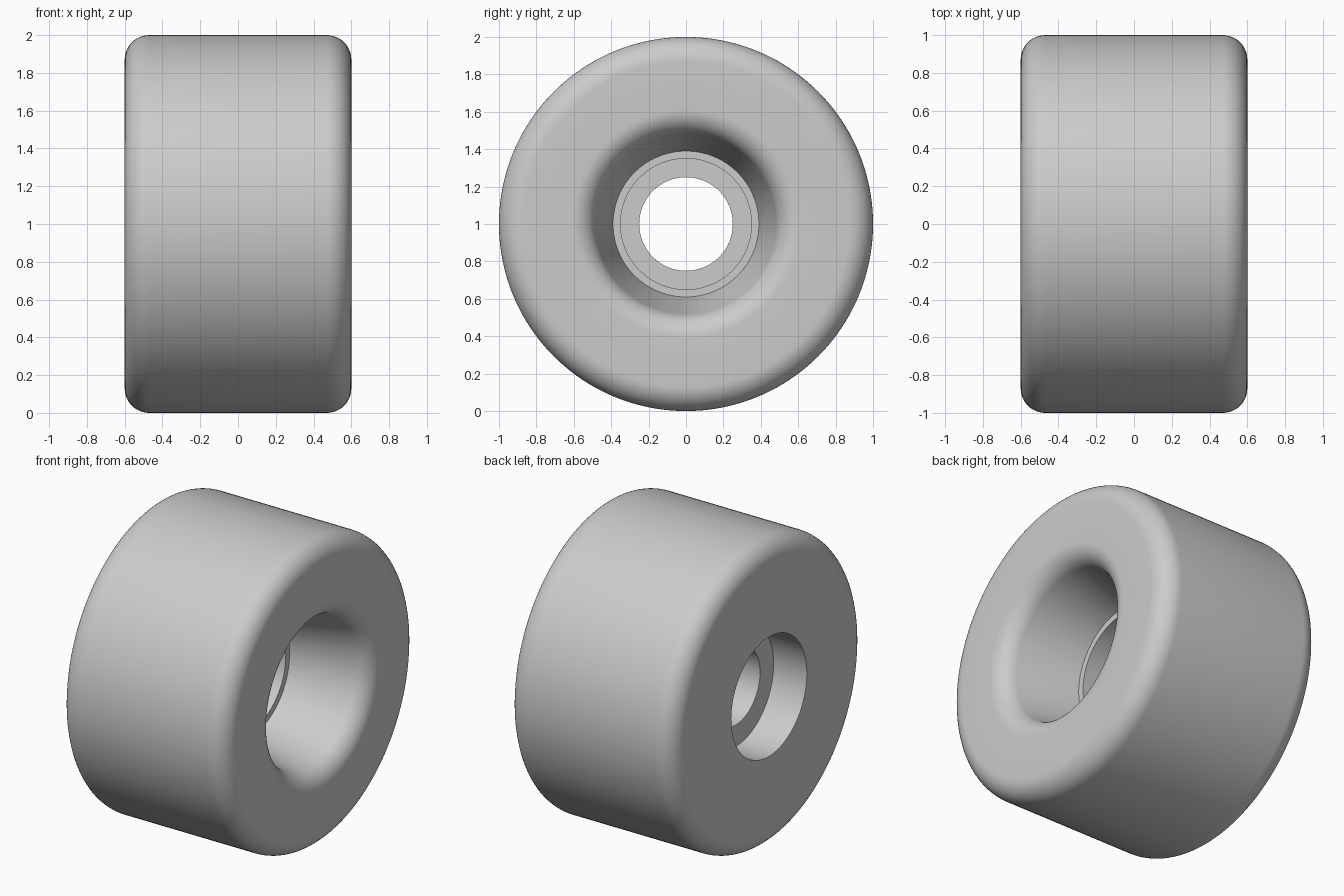
import bpy
import bmesh
from math import cos, sin, radians, atan2
from mathutils import Matrix, Vector

cube = bpy.data.objects.get("Cube")
if cube:
    bpy.data.objects.remove(cube, do_unlink=True)

SEGMENTS = 160
HALF_WIDTH, RADIUS, FILLET = 0.6, 1.0, 0.13
BORE, SEAT, THROAT, MOUTH = 0.25, 0.35, 0.39, 0.61
SEAT_X, FLANGE_X, RECESS_X = 0.1, -0.12, -0.36


def arc(cx, cr, start, end, steps=12):
    """Fillet points (x, radius) around a centre, angles in degrees from +x."""
    angles = [radians(start + (end - start) * i / steps) for i in range(steps + 1)]
    return [(cx + FILLET * cos(a), cr + FILLET * sin(a)) for a in angles]


def lathe(name, profile, material):
    """Revolve a closed (x, radius) profile about the wheel axle."""
    mesh = bpy.data.meshes.new(name)
    bm = bmesh.new()
    loop = [bm.verts.new((x, 0, r)) for x, r in profile]
    edges = [bm.edges.new((a, b)) for a, b in zip(loop, loop[1:] + loop[:1])]
    bmesh.ops.spin(bm, geom=loop + edges, cent=(0, 0, 0), axis=(1, 0, 0),
                   angle=radians(360), steps=SEGMENTS, use_duplicate=False)
    bmesh.ops.remove_doubles(bm, verts=bm.verts, dist=1e-5)
    bmesh.ops.recalc_face_normals(bm, faces=bm.faces)
    bmesh.ops.transform(bm, matrix=Matrix.Translation(Vector((0, 0, RADIUS))),
                        verts=bm.verts)
    bm.to_mesh(mesh)
    bm.free()
    mesh.materials.append(material)
    obj = bpy.data.objects.new(name, mesh)
    bpy.context.collection.objects.link(obj)
    return obj


grey = bpy.data.materials.new("plain_grey")
grey.use_nodes = True
colour = (0.6, 0.6, 0.6, 1)
grey.diffuse_color = colour
grey.node_tree.nodes["Principled BSDF"].inputs["Base Color"].default_value = colour

# Rounded tread and side walls
edge_x, edge_r = HALF_WIDTH - FILLET, RADIUS - FILLET
profile = arc(-edge_x, edge_r, 180, 90) + arc(edge_x, edge_r, 90, 0)

# Flared mouth blending into a tapered throat
taper = atan2(MOUTH - FILLET - THROAT, edge_x - SEAT_X)
profile += arc(edge_x, MOUTH, 0, -90 + taper * 57.3)

# Stepped bearing seat, inner flange and straight rear recess
profile += [(SEAT_X, THROAT), (SEAT_X, SEAT), (FLANGE_X, SEAT), (FLANGE_X, BORE),
            (RECESS_X, BORE), (RECESS_X, THROAT), (-HALF_WIDTH, THROAT)]

wheel = lathe("wheel", profile, grey)
bpy.ops.object.select_all(action="DESELECT")
wheel.select_set(True)
bpy.context.view_layer.objects.active = wheel
bpy.ops.object.shade_smooth_by_angle(angle=radians(30))
